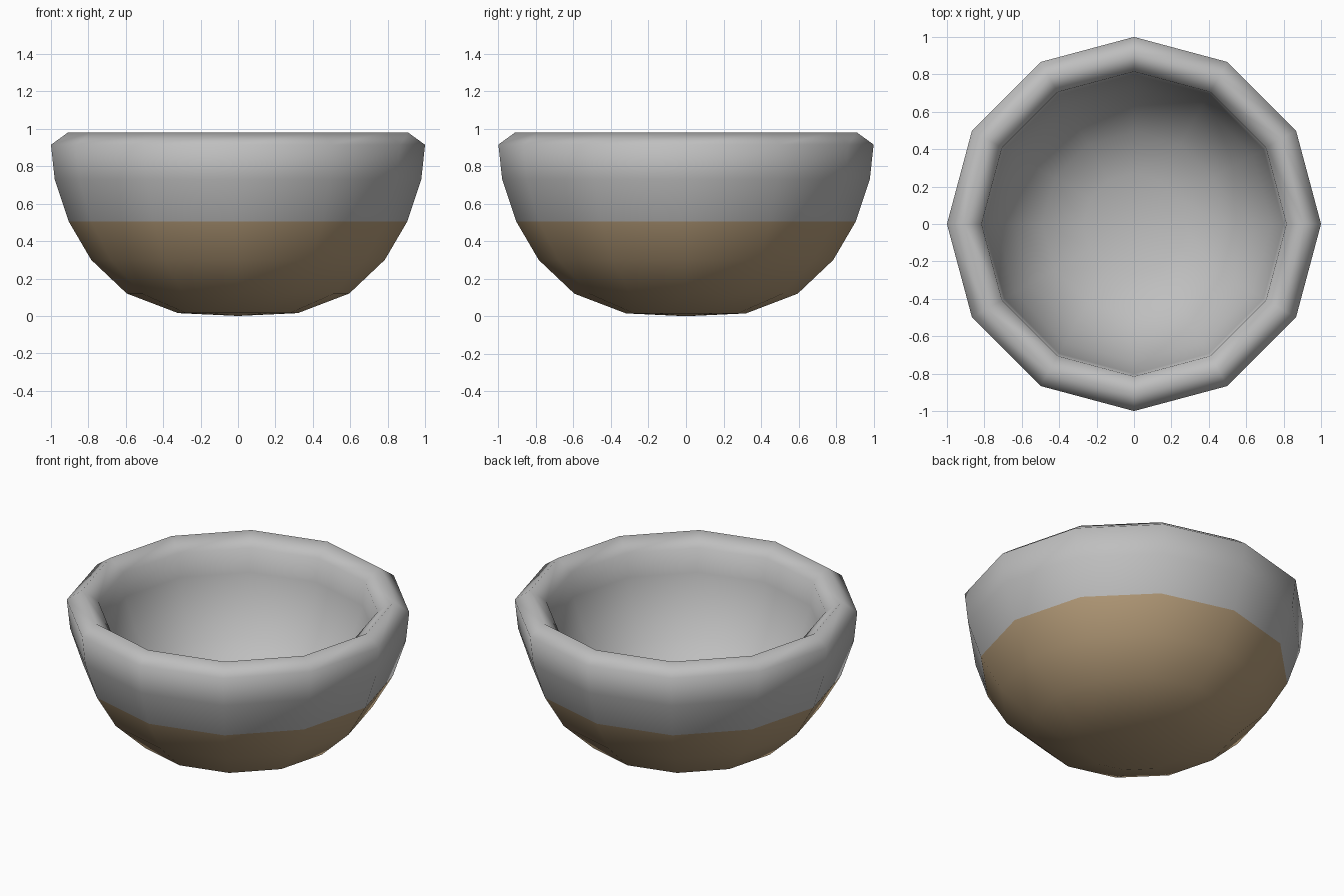
import bpy, bmesh, math
from mathutils import Vector

cube = bpy.data.objects.get("Cube")
if cube:
    bpy.data.objects.remove(cube, do_unlink=True)


def make_material(name, rgb):
    mat = bpy.data.materials.new(name)
    mat.use_nodes = True
    mat.diffuse_color = (*rgb, 1)
    mat.node_tree.nodes["Principled BSDF"].inputs["Base Color"].default_value = (*rgb, 1)
    return mat


glaze = make_material("grey glaze", (0.52, 0.52, 0.52))
clay = make_material("tan clay", (0.46, 0.33, 0.19))

SIDES = 12
BAND_HEIGHT = 0.505

# Profile as (radius, height): outer wall, rim, then inner wall
outer = [(0, 0), (0.32, 0.015), (0.595, 0.12), (0.785, 0.30),
         (0.905, BAND_HEIGHT), (0.98, 0.73), (1.0, 0.915)]
rim = [(0.91, 0.98), (0.815, 0.91)]
inner = [(0.80, 0.76), (0.735, 0.585), (0.64, 0.42),
         (0.49, 0.28), (0.27, 0.195), (0, 0.18)]
profile = outer + rim + inner

# Spin the profile into a closed twelve-sided bowl
bm = bmesh.new()
verts = [bm.verts.new((r, 0, z)) for r, z in profile]
edges = [bm.edges.new(pair) for pair in zip(verts, verts[1:])]
bmesh.ops.spin(bm, geom=verts + edges, cent=(0, 0, 0), axis=(0, 0, 1),
               angle=math.tau, steps=SIDES)
bmesh.ops.remove_doubles(bm, verts=bm.verts, dist=0.001)
bmesh.ops.recalc_face_normals(bm, faces=bm.faces)

# Unglazed clay on the lower outside, glaze elsewhere
for face in bm.faces:
    c = face.calc_center_median()
    outside = face.normal.dot(Vector((c.x, c.y, c.z - 1))) > 0
    face.material_index = int(outside and c.z < BAND_HEIGHT)
    face.smooth = True

mesh = bpy.data.meshes.new("bowl")
bm.to_mesh(mesh)
bm.free()
mesh.materials.append(glaze)
mesh.materials.append(clay)
bowl = bpy.data.objects.new("bowl", mesh)
bpy.context.collection.objects.link(bowl)
